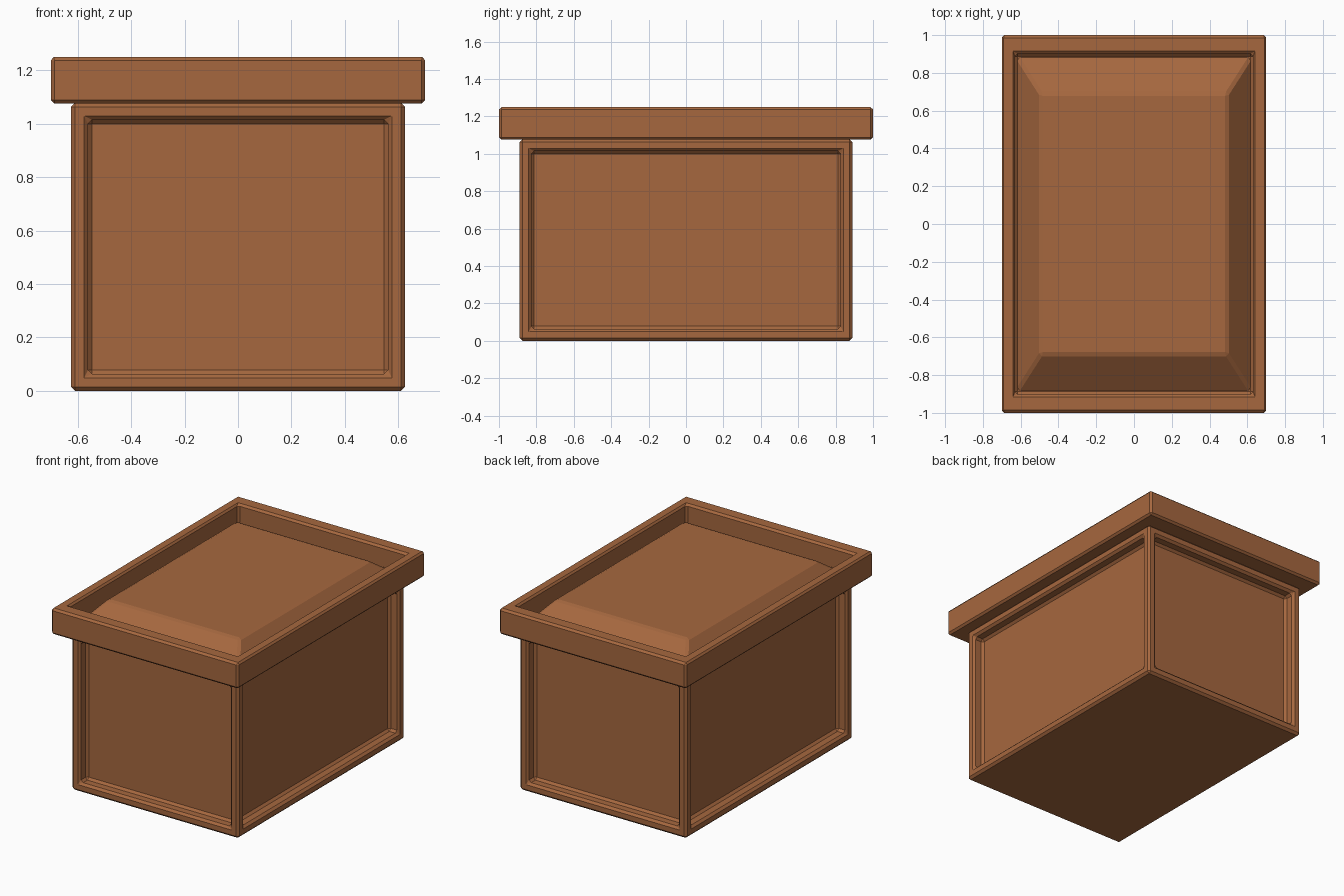
import bpy
import bmesh
import math

if "Cube" in bpy.data.objects:
    bpy.data.objects.remove(bpy.data.objects["Cube"])

wood = bpy.data.materials.new("warm_brown_wood")
wood.diffuse_color = (0.38, 0.137, 0.049, 1.0)
wood.use_nodes = True
wood.node_tree.nodes["Principled BSDF"].inputs["Base Color"].default_value = wood.diffuse_color


def box(half_x, half_y, z0, z1):
    """Box in a fresh bmesh, spanning z0 to z1."""
    bm = bmesh.new()
    bmesh.ops.create_cube(bm, size=2.0)
    for v in bm.verts:
        v.co = (v.co.x * half_x, v.co.y * half_y, z1 if v.co.z > 0 else z0)
    bm.normal_update()
    return bm


def finish(bm, name, bevel):
    """Turn the bmesh into an object with a one-step chamfer on its edges."""
    bmesh.ops.recalc_face_normals(bm, faces=bm.faces)
    mesh = bpy.data.meshes.new(name)
    bm.to_mesh(mesh)
    bm.free()
    mesh.materials.append(wood)
    ob = bpy.data.objects.new(name, mesh)
    bpy.context.collection.objects.link(ob)
    mod = ob.modifiers.new("chamfer", 'BEVEL')
    mod.width = bevel
    mod.segments = 1
    mod.limit_method = 'ANGLE'
    mod.angle_limit = math.radians(20)
    return ob


# Box body with a recessed panel in each of the four sides
bm = box(0.625, 0.89, 0.0, 1.078)
sides = [f for f in bm.faces if abs(f.normal.z) < 0.5]
bmesh.ops.inset_individual(bm, faces=sides, thickness=0.09, depth=0.0)
bm.normal_update()
bmesh.ops.inset_individual(bm, faces=sides, thickness=0.0, depth=-0.075)
finish(bm, "box_body", 0.015)

# Overhanging lid with a sunken tray inside its rim
bm = box(0.70, 1.0, 1.075, 1.25)
top = [f for f in bm.faces if f.normal.z > 0.5]
bmesh.ops.inset_individual(bm, faces=top, thickness=0.08, depth=0.0)
for v in top[0].verts:
    v.co.x = math.copysign(0.63, v.co.x)
    v.co.y = math.copysign(0.90, v.co.y)
bm.normal_update()
bmesh.ops.inset_individual(bm, faces=top, thickness=0.0, depth=-0.15)
finish(bm, "lid_rim", 0.013)

# Raised centre of the lid with four sloping sides
bm = box(0.625, 0.893, 1.095, 1.247)
for v in bm.verts:
    if v.co.z > 1.2:
        v.co.x = math.copysign(0.495, v.co.x)
        v.co.y = math.copysign(0.69, v.co.y)
finish(bm, "lid_raised_panel", 0.013)
